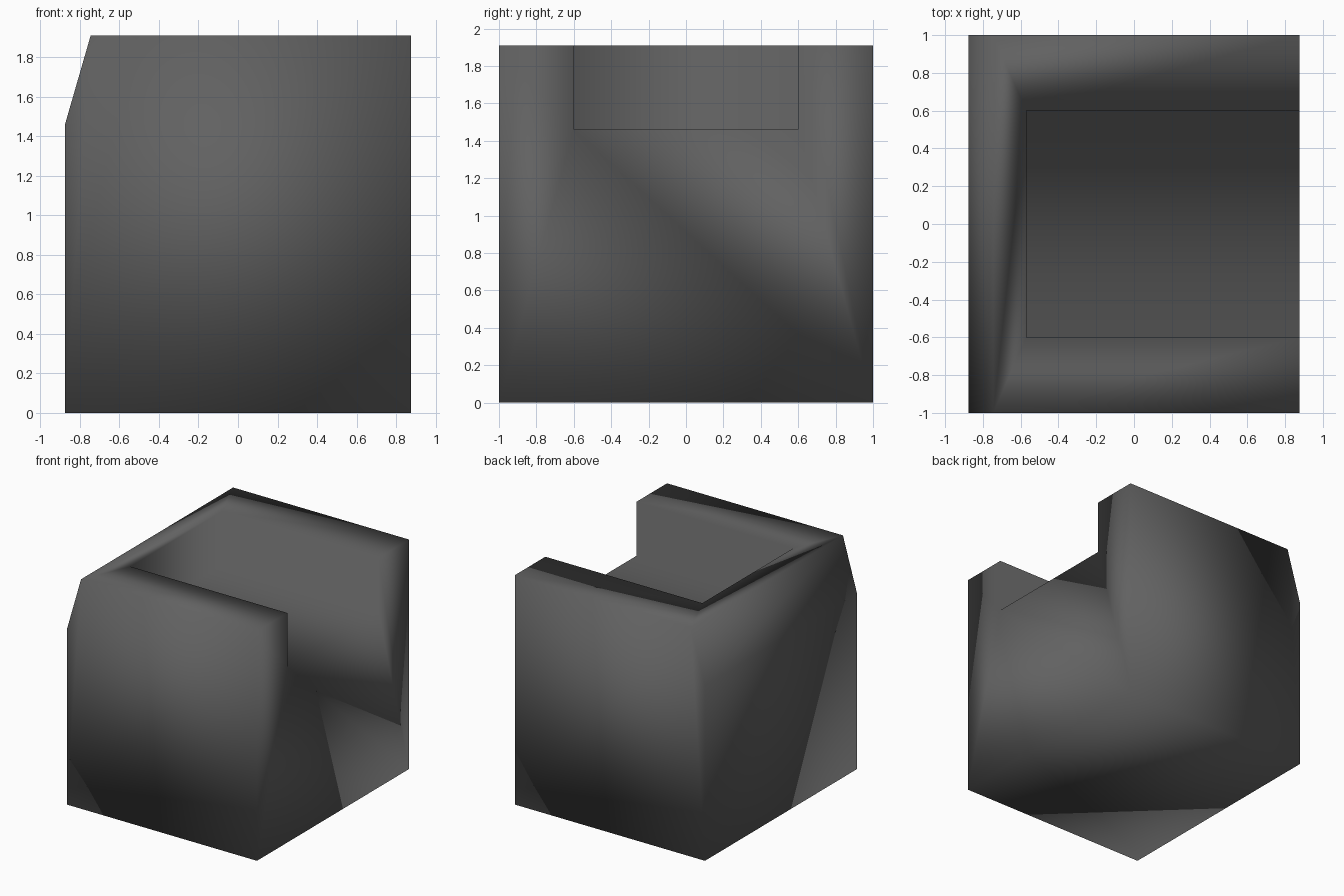
import bpy
import bmesh

old = bpy.data.objects.get("Cube")
if old:
    bpy.data.objects.remove(old, do_unlink=True)

X, Y, TOP, SEAT = 0.875, 1.0, 1.91, 1.46   # half depth, half width, rim and seat heights
BACK_OUT, BACK_IN, ARM = -0.745, -0.57, 0.6  # backrest rim and inner arm position

# Upholstery colour
fabric = bpy.data.materials.new("charcoal fabric")
fabric.use_nodes = True
colour = (0.12, 0.12, 0.12, 1.0)
fabric.diffuse_color = colour
fabric.node_tree.nodes["Principled BSDF"].inputs["Base Color"].default_value = colour


def side_prism(name, profile, half_width):
    """Extrude an (x, z) side profile across the width."""
    bm = bmesh.new()
    face = bm.faces.new([bm.verts.new((x, -half_width, z)) for x, z in profile])
    sweep = bmesh.ops.extrude_face_region(bm, geom=[face])
    verts = [v for v in sweep["geom"] if isinstance(v, bmesh.types.BMVert)]
    bmesh.ops.translate(bm, verts=verts, vec=(0, 2 * half_width, 0))
    bmesh.ops.recalc_face_normals(bm, faces=bm.faces[:])
    mesh = bpy.data.meshes.new(name)
    bm.to_mesh(mesh)
    bm.free()
    mesh.materials.append(fabric)
    obj = bpy.data.objects.new(name, mesh)
    bpy.context.collection.objects.link(obj)
    return obj


# Solid chair block with a sloped upper back
chair = side_prism("armchair_body", [(-X, 0), (X, 0), (X, TOP), (BACK_OUT, TOP), (-X, SEAT)], Y)

# Seat recess, open at the top and towards +x
cutter = side_prism("seat_cutter", [(BACK_IN, SEAT), (X + 1, SEAT), (X + 1, TOP + 1), (BACK_IN, TOP + 1)], ARM)
cutter.hide_render = True
cut = chair.modifiers.new("seat_recess", "BOOLEAN")
cut.operation = "DIFFERENCE"
cut.solver = "EXACT"
cut.object = cutter

bpy.ops.object.select_all(action="DESELECT")
bpy.context.view_layer.objects.active = chair
chair.select_set(True)
bpy.ops.object.modifier_apply(modifier=cut.name)
bpy.data.objects.remove(cutter, do_unlink=True)

# Soft shading over the whole body
bpy.ops.object.shade_smooth()
